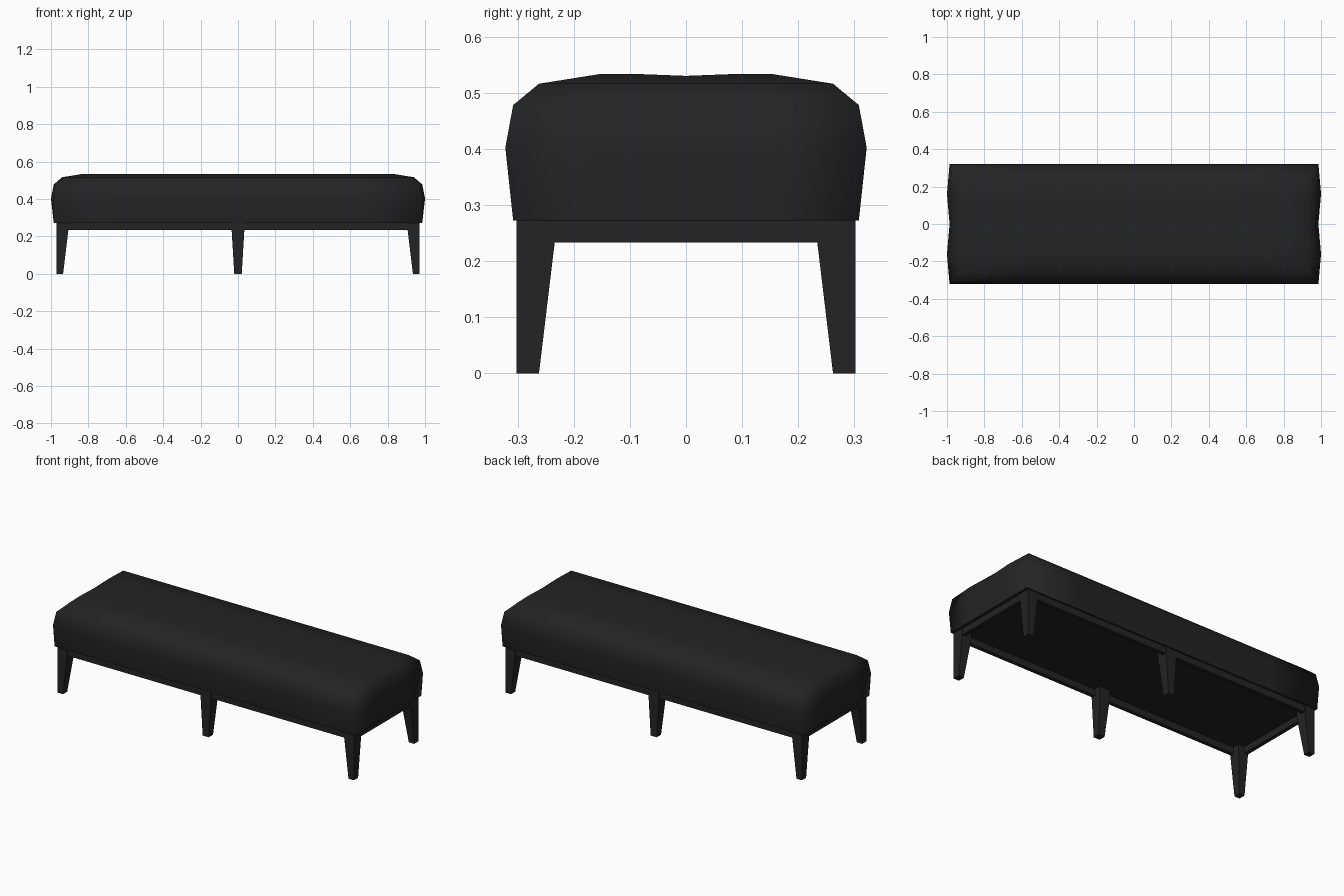
import bpy, bmesh

if "Cube" in bpy.data.objects:
    bpy.data.objects.remove(bpy.data.objects["Cube"])

mat = bpy.data.materials.new("soft black")
mat.diffuse_color = (0.017, 0.017, 0.017, 1)
mat.use_nodes = True
mat.node_tree.nodes["Principled BSDF"].inputs["Base Color"].default_value = mat.diffuse_color


def finish(name, bm):
    bmesh.ops.recalc_face_normals(bm, faces=bm.faces)
    me = bpy.data.meshes.new(name)
    bm.to_mesh(me)
    bm.free()
    me.materials.append(mat)
    ob = bpy.data.objects.new(name, me)
    bpy.context.collection.objects.link(ob)
    return ob


def loft(bm, rings):
    """Skin a stack of closed rings and cap both ends."""
    rows = [[bm.verts.new(p) for p in ring] for ring in rings]
    n = len(rows[0])
    for a, b in zip(rows, rows[1:]):
        for i in range(n):
            bm.faces.new((a[i], a[(i + 1) % n], b[(i + 1) % n], b[i]))
    bottom = bm.faces.new(rows[0][::-1])
    bm.faces.new(rows[-1])
    return bottom


def rect(x0, x1, y0, y1, z):
    return [(x0, y0, z), (x1, y0, z), (x1, y1, z), (x0, y1, z)]


# Cushion: rectangular rings with softly bulging ends
def cushion_ring(a, b, z, bulge, dip):
    xs = [-1, -0.67, -0.33, 0, 0.33, 0.67]
    ys = [-1, -0.5, 0, 0.5]
    plan = [(u, -1) for u in xs] + [(1, v) for v in ys]
    plan += [(-u, -v) for u, v in plan]
    pts = []
    for u, v in plan:
        x = a * u + (bulge * u if abs(u) == 1 and abs(v) == 0.5 else 0)
        pts.append((x, b * v, z - (dip if v == 0 else 0)))
    return pts


bm = bmesh.new()
levels = [(0.985, 0.308, 0.272, 0, 0), (0.986, 0.322, 0.402, 0.014, 0),
          (0.975, 0.308, 0.478, 0.010, 0), (0.935, 0.262, 0.516, 0.005, 0),
          (0.835, 0.155, 0.533, 0, 0.003), (0.70, 0.06, 0.530, 0, 0)]
bottom = loft(bm, [cushion_ring(*l) for l in levels])
for f in bm.faces:
    f.smooth = f is not bottom
for e in bottom.edges:
    e.smooth = False
finish("seat_cushion", bm)

# Apron rails under the cushion
for name, w, d, x, y in [("front_rail", 1.92, 0.022, 0, -0.287),
                         ("back_rail", 1.92, 0.022, 0, 0.287),
                         ("left_rail", 0.022, 0.58, -0.957, 0),
                         ("right_rail", 0.022, 0.58, 0.957, 0)]:
    bm = bmesh.new()
    loft(bm, [rect(x - w / 2, x + w / 2, y - d / 2, y + d / 2, z)
              for z in (0.233, 0.273)])
    finish(name, bm)

# Tapered legs: corner legs taper inward, middle legs on both sides
for sy, row in ((-1, "front"), (1, "back")):
    for sx, side in ((-1, "left"), (0, "middle"), (1, "right")):
        bm = bmesh.new()
        rings = []
        for z, xin, yin, half in ((0, 0.935, 0.262, 0.02),
                                  (0.233, 0.907, 0.234, 0.034),
                                  (0.273, 0.907, 0.234, 0.034)):
            if sx:
                x0, x1 = sorted((sx * xin, sx * 0.97))
            else:
                x0, x1 = -half, half
            y0, y1 = sorted((sy * yin, sy * 0.302))
            rings.append(rect(x0, x1, y0, y1, z))
        loft(bm, rings)
        finish(f"{row}_{side}_leg", bm)
